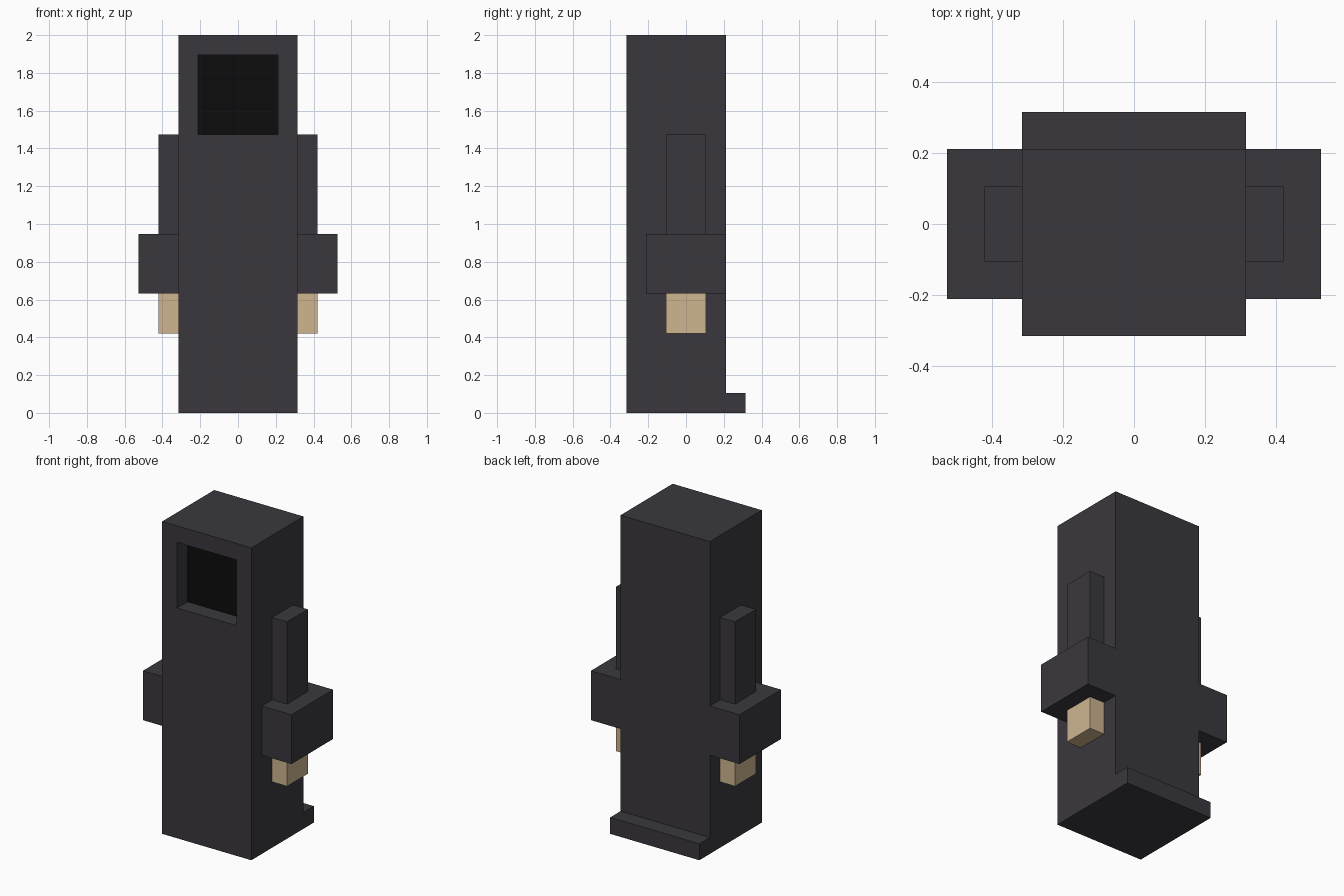
import bpy, bmesh
from mathutils import Vector

if "Cube" in bpy.data.objects:
    bpy.data.objects.remove(bpy.data.objects["Cube"])

U = 2 / 19  # one block unit


def material(name, rgb):
    m = bpy.data.materials.new(name)
    m.diffuse_color = (*rgb, 1)
    m.use_nodes = True
    m.node_tree.nodes["Principled BSDF"].inputs["Base Color"].default_value = m.diffuse_color
    return m


cloth = material("dark cloth", (0.042, 0.039, 0.048))
skin = material("pale skin", (0.62, 0.465, 0.28))
shadow = material("black hood inside", (0.0035, 0.0035, 0.0035))


def finish(bm, name, mats):
    bmesh.ops.recalc_face_normals(bm, faces=bm.faces)
    me = bpy.data.meshes.new(name)
    bm.to_mesh(me)
    bm.free()
    for m in mats:
        me.materials.append(m)
    ob = bpy.data.objects.new(name, me)
    bpy.context.collection.objects.link(ob)
    return ob


def mirrored_box(name, lo, hi, mat):
    """Box between two corners (in units), mirrored to the other side."""
    bm = bmesh.new()
    bmesh.ops.create_cube(bm, size=1)
    lo, hi = Vector(lo) * U, Vector(hi) * U
    for v in bm.verts:
        v.co = Vector(lo[i] if v.co[i] < 0 else hi[i] for i in range(3))
    ob = finish(bm, name, [mat])
    ob.modifiers.new("other side", 'MIRROR')
    return ob


# Robe: side profile with the hem trailing at the back, extruded across x
bm = bmesh.new()
profile = [(-3, 0), (3, 0), (3, 1), (2, 1), (2, 19), (-3, 19)]
side = bm.faces.new([bm.verts.new((-3 * U, y * U, z * U)) for y, z in profile])
ext = bmesh.ops.extrude_face_region(bm, geom=[side], use_keep_orig=True)
bmesh.ops.translate(bm, vec=(6 * U, 0, 0),
                    verts=[e for e in ext["geom"] if isinstance(e, bmesh.types.BMVert)])

# Hood opening: cut the front, then push the opening in by one unit
for co, no in [((-2, 0, 0), (1, 0, 0)), ((2, 0, 0), (1, 0, 0)),
               ((0, 0, 14), (0, 0, 1)), ((0, 0, 18), (0, 0, 1))]:
    bmesh.ops.bisect_plane(bm, geom=bm.verts[:] + bm.edges[:] + bm.faces[:],
                           plane_co=Vector(co) * U, plane_no=no)
opening = min(bm.faces, key=lambda f: (f.calc_center_median() - Vector((0, -3, 16)) * U).length)
back = bmesh.ops.extrude_discrete_faces(bm, faces=[opening])["faces"][0]
bmesh.ops.translate(bm, verts=back.verts[:], vec=(0, U, 0))
back.material_index = 1
finish(bm, "robe", [cloth, shadow])

# Arms: upper sleeve, wide cuff and hand on each side
mirrored_box("upper_sleeves", (3, -1, 9), (4, 1, 14), cloth)
mirrored_box("cuffs", (3, -2, 6), (5, 2, 9), cloth)
mirrored_box("hands", (3, -1, 4), (4, 1, 6), skin)
